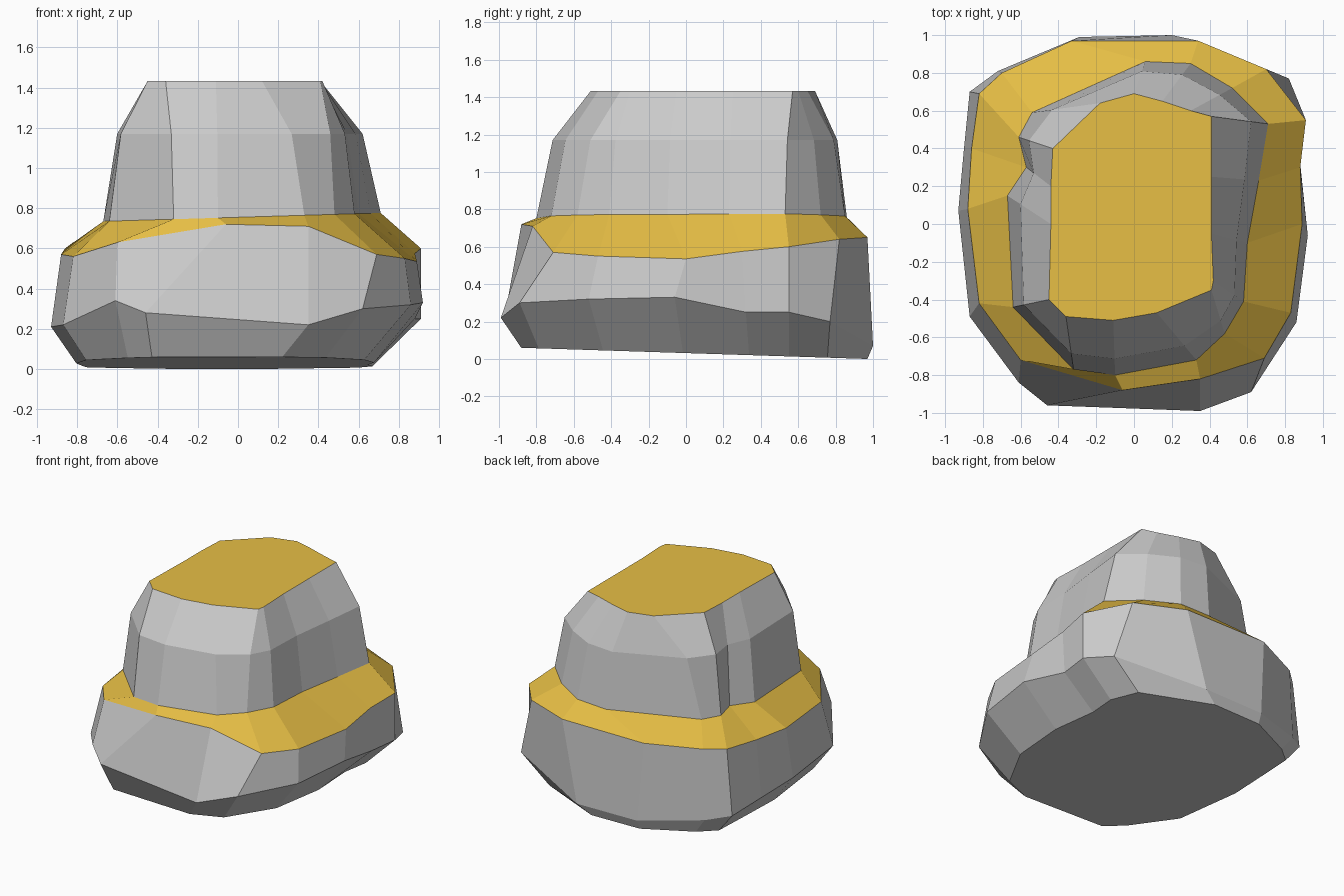
import bpy
from mathutils import Vector

if "Cube" in bpy.data.objects:
    bpy.data.objects.remove(bpy.data.objects["Cube"])

# Outlines run counter-clockwise from the right side, with matching points
belly = [Vector(p) for p in (
    (.92, -.06, .33), (.88, .32, .25), (.91, .55, .25), (.82, .77, .2),
    (.2, 1, .07), (-.29, .99, .07), (-.72, .81, .12), (-.87, .7, .15),
    (-.9, .4, .18), (-.93, .07, .21), (-.87, -.49, .22), (-.61, -.84, .34),
    (-.46, -.96, .28), (.35, -.99, .22), (.62, -.89, .3), (.86, -.52, .32))]
rim = [Vector(p) for p in (
    (.89, 0, .535), (.88, .3, .575), (.91, .55, .6), (.7, .82, .64),
    (.34, .97, .65), (-.33, .97, .65), (-.7, .8, .64), (-.82, .69, .63),
    (-.86, .4, .6), (-.88, .08, .57), (-.82, -.42, .56), (-.6, -.72, .63),
    (-.06, -.88, .72), (.35, -.82, .71), (.69, -.71, .57), (.83, -.47, .55))]
neck_xy = [(.6, -.1), (.66, .23), (.71, .53), (.52, .72), (.3, .85), (.06, .86),
           (-.54, .59), (-.61, .46), (-.57, .3), (-.67, .15), (-.64, -.44),
           (-.32, -.77), (-.1, -.8), (.33, -.72), (.48, -.58), (.58, -.41)]
top_xy = [(.41, -.05), (.41, .25), (.41, .57), (.3, .6), (.15, .65), (0, .69),
          (-.18, .64), (-.43, .4), (-.44, .2), (-.44, 0), (-.45, -.4),
          (-.36, -.49), (-.11, -.51), (.12, -.47), (.41, -.35), (.42, -.3)]

# Derived outlines
bottom = [Vector((p.x * .8 - .06, p.y * .93 + .04, max(0, .03 - .03 * p.y))) for p in belly]
neck = [Vector((x, y, .755 + .03 * x)) for x, y in neck_xy]
top = [Vector((x, y, 1.432)) for x, y in top_xy]
shoulder = []
for a, b in zip(neck, top):
    s = a.lerp(b, .3)
    s.z = 1.17
    shoulder.append(s)


def loft(name, rings, close_bottom=False, close_top=False, mat=None):
    n = len(rings[0])
    verts = [v for r in rings for v in r]
    faces = []
    for k in range(len(rings) - 1):
        for i in range(n):
            j = (i + 1) % n
            faces.append((k * n + i, k * n + j, (k + 1) * n + j, (k + 1) * n + i))
    if close_bottom:
        faces.append(tuple(reversed(range(n))))
    if close_top:
        faces.append(tuple(range((len(rings) - 1) * n, len(rings) * n)))
    mesh = bpy.data.meshes.new(name)
    mesh.from_pydata(verts, [], faces)
    if mat:
        mesh.materials.append(mat)
    obj = bpy.data.objects.new(name, mesh)
    bpy.context.collection.objects.link(obj)
    return obj


gold = bpy.data.materials.new("ochre")
gold.diffuse_color = (.8, .52, .06, 1)
gold.use_nodes = True
gold.node_tree.nodes["Principled BSDF"].inputs["Base Color"].default_value = gold.diffuse_color

# Wide lower rock, sloping ledge, narrower upper rock and flat cap
loft("lower_rock", [bottom, belly, rim], close_bottom=True)
loft("ledge", [rim, neck], mat=gold)
loft("upper_rock", [neck, shoulder, top])
loft("top_cap", [top], close_top=True, mat=gold)
